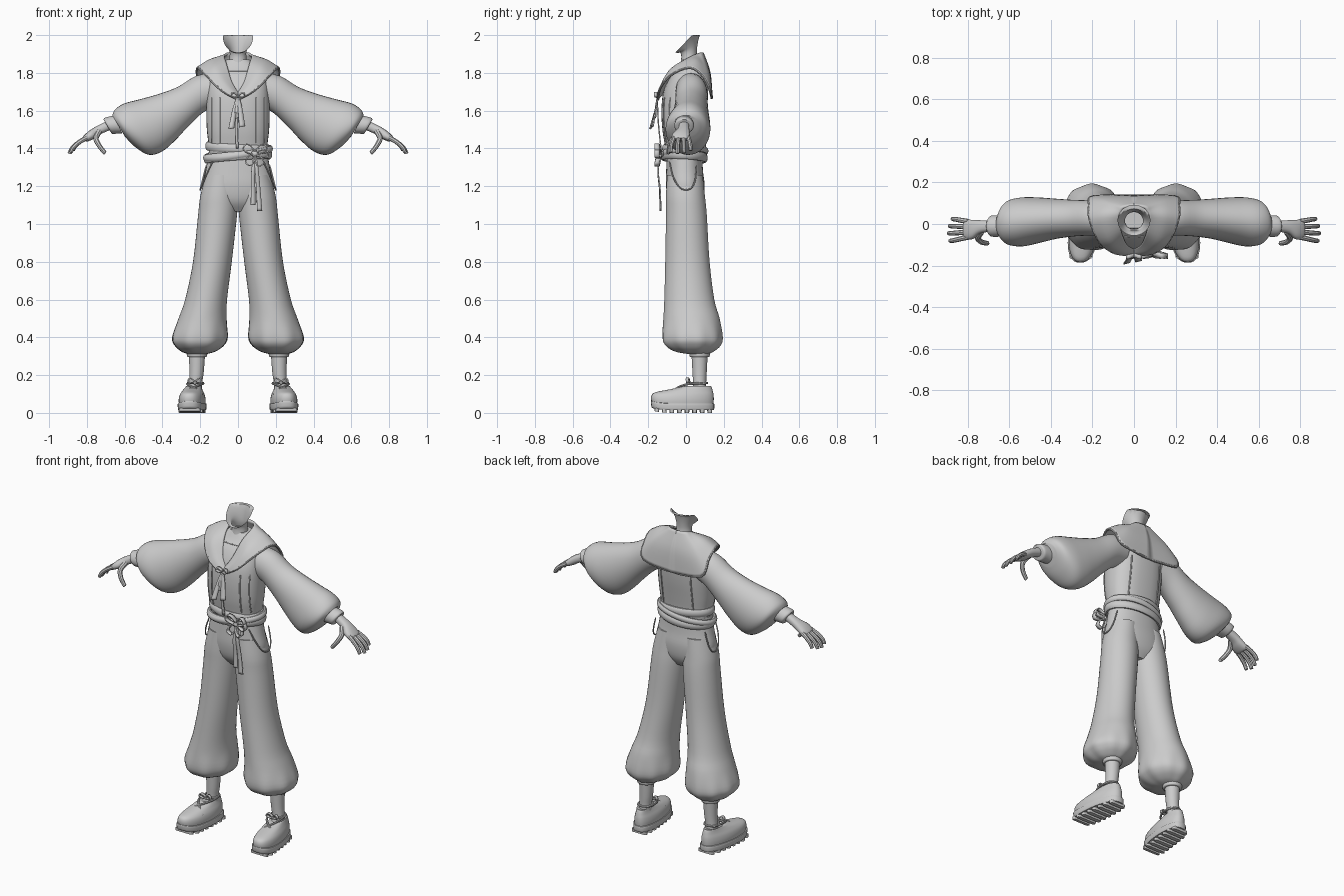
import bpy, bmesh, math
from mathutils import Vector
from mathutils.bvhtree import BVHTree

if "Cube" in bpy.data.objects:
    bpy.data.objects.remove(bpy.data.objects["Cube"])

grey = bpy.data.materials.new("plain_grey")
grey.diffuse_color = (0.6, 0.6, 0.6, 1)
grey.use_nodes = True
grey.node_tree.nodes["Principled BSDF"].inputs["Base Color"].default_value = grey.diffuse_color


def spline(rows, steps, closed=False):
    """Catmull-Rom through tuples of any length."""
    n, out = len(rows), []
    for i in range(n if closed else n - 1):
        k = [(i + d) % n if closed else min(max(i + d, 0), n - 1) for d in (-1, 0, 1, 2)]
        a, b, c, d = (rows[j] for j in k)
        for s in range(steps):
            t = s / steps
            out.append(tuple(0.5 * (2 * q + (r - p) * t + (2 * p - 5 * q + 4 * r - w) * t * t
                                    + (3 * q - p - 3 * r + w) * t ** 3) for p, q, r, w in zip(a, b, c, d)))
    return out if closed else out + [tuple(rows[-1])]


def finish(ob, mirror=False, thick=0, angle=40):
    ob.data.materials.clear()
    ob.data.materials.append(grey)
    for o in bpy.context.selected_objects:
        o.select_set(False)
    bpy.context.view_layer.objects.active = ob
    ob.select_set(True)
    if ob.type == 'CURVE':
        bpy.ops.object.convert(target='MESH')
        ob = bpy.context.object
    bpy.ops.object.shade_smooth_by_angle(angle=math.radians(angle))
    if thick:
        ob.modifiers.new("thickness", 'SOLIDIFY').thickness = thick
        ob.modifiers["thickness"].offset = 0
    if mirror:
        ob.modifiers.new("mirror", 'MIRROR').use_clip = True
    return ob


def mesh(name, verts, faces, **kw):
    me = bpy.data.meshes.new(name)
    me.from_pydata(verts, [], faces)
    bm = bmesh.new()
    bm.from_mesh(me)
    bmesh.ops.recalc_face_normals(bm, faces=bm.faces)
    bm.to_mesh(me)
    bm.free()
    ob = bpy.data.objects.new(name, me)
    bpy.context.collection.objects.link(ob)
    return finish(ob, **kw)


def grid(rows, wrap_u=False, wrap_v=False):
    n, m = len(rows), len(rows[0])
    f = [(i * m + j, i * m + (j + 1) % m, (i + 1) % n * m + (j + 1) % m, (i + 1) % n * m + j)
         for i in range(n if wrap_v else n - 1) for j in range(m if wrap_u else m - 1)]
    return [p for r in rows for p in r], f


def loft(name, rings, sides=36, p=1.0, steps=4, top=True, shape=None, **kw):
    """Rings: two opposite points in xz, then y range, then tilt."""
    rows = []
    for ax, az, bx, bz, y0, y1, tilt in spline([tuple(r) + (0,) * (7 - len(r)) for r in rings], steps):
        row = []
        for k in range(sides):
            a = 2 * math.pi * k / sides
            c = math.copysign(abs(math.cos(a)) ** p, math.cos(a))
            s = math.copysign(abs(math.sin(a)) ** p, math.sin(a))
            v = Vector(((ax + bx) / 2 + (ax - bx) / 2 * c, (y0 + y1) / 2 + (y1 - y0) / 2 * s,
                        min(2.0, (az + bz) / 2 + (az - bz) / 2 * c + tilt * s)))
            row.append(shape(v) if shape else v)
        rows.append(row)
    v, f = grid(rows, wrap_u=True)
    f.append(tuple(range(sides)))
    if top:
        f.append(tuple(range(len(v) - sides, len(v))))
    return mesh(name, v, f, **kw)


def level(z, x0, x1, y0, y1, tilt=0):
    return (x1, z, x0, z, y0, y1, tilt)


def tube(name, pts, r, mirror=False, ends=1.0, closed=False, steps=5):
    cu = bpy.data.curves.new(name, 'CURVE')
    cu.dimensions, cu.bevel_depth, cu.bevel_resolution, cu.use_fill_caps = '3D', r, 2, True
    path = spline(pts, steps, closed)
    sp = cu.splines.new('POLY')
    sp.points.add(len(path) - 1)
    sp.use_cyclic_u = closed
    for i, q in enumerate(path):
        sp.points[i].co = (*q, 1)
        sp.points[i].radius = (0.5 if i == len(path) - 1 else 1) * (1 + (ends - 1) * i / len(path))
    ob = bpy.data.objects.new(name, cu)
    bpy.context.collection.objects.link(ob)
    return finish(ob, mirror)


def ribbon(name, pts, w0, w1, closed=False, thick=0.007, mirror=False):
    """Flat strip whose half width vector goes from w0 to w1."""
    path = [Vector(q) for q in spline(pts, 5, closed)]
    rows = []
    for i, q in enumerate(path):
        w = Vector(w0).lerp(Vector(w1), i / (len(path) - 1))
        rows.append([q - w, q + w])
    return mesh(name, *grid(rows, wrap_v=closed), thick=thick, mirror=mirror)


# --- blouse body and neck ---
torso = loft("blouse_body", [level(z, -x, x, a, b) for z, x, a, b in (
    (1.32, .150, -.095, .080), (1.42, .156, -.112, .086), (1.50, .165, -.125, .096), (1.60, .168, -.130, .110),
    (1.70, .165, -.120, .117), (1.78, .150, -.085, .110), (1.83, .110, -.045, .090), (1.87, .060, -.020, .075))], p=.8)
loft("neck_and_jaw", [level(1.82, -.055, .055, -.035, .08), level(1.88, -.045, .045, -.025, .06),
                      level(1.915, -.045, .045, -.03, .058, .008), level(1.945, -.058, .058, -.042, .068, .04),
                      level(1.985, -.079, .079, -.056, .092, .077)], top=False)

# --- raised pleats laid on the blouse ---
tree = BVHTree.FromPolygons([v.co for v in torso.data.vertices], [p.vertices[:] for p in torso.data.polygons])
for x, side in ((.095, -1), (.14, -1), (.10, 1)):
    pts = []
    for i in range(7):
        hit = tree.ray_cast(Vector((x, side, 1.43 + .04 * i)), Vector((0, -side, 0)))[0]
        pts.append(tuple(hit))
    tube("pleat", pts, .004, mirror=True, steps=2)
tube("inner_shirt_edge", [tuple(tree.ray_cast(Vector((x, -1, 1.81)), Vector((0, 1, 0)))[0])
                          for x in (-.05, -.025, 0, .025, .05)], .003)

# --- sailor collar, half then mirrored ---
inner = [(0, -.120, 1.69), (.035, -.098, 1.75), (.06, -.04, 1.84), (.072, .03, 1.885), (.06, .065, 1.9),
         (.045, .08, 1.905), (0, .088, 1.905)]
middle = [(0, -.140, 1.675), (.065, -.127, 1.735), (.12, -.075, 1.82), (.145, .03, 1.868), (.14, .09, 1.84),
          (.125, .118, 1.80), (0, .124, 1.80)]
outer = [(0, -.148, 1.66), (.09, -.140, 1.71), (.165, -.085, 1.785), (.212, .02, 1.828), (.215, .095, 1.775),
         (.195, .132, 1.69), (0, .135, 1.665)]
cols = [spline(c, 5) for c in zip(inner, middle, outer)]
rows = list(zip(*[spline([c[i] for c in cols], 5) for i in range(11)]))
mesh("sailor_collar", *grid(rows), thick=.012, mirror=True)
tube("collar_rim", spline(outer, 2), .007, mirror=True, steps=2)

# --- balloon sleeves and cuffs ---
loft("sleeve", [(.12, 1.80, .12, 1.62, -.055, .105), (.22, 1.785, .185, 1.59, -.055, .113),
                (.32, 1.725, .265, 1.515, -.06, .116), (.42, 1.688, .335, 1.44, -.072, .122),
                (.52, 1.660, .405, 1.382, -.092, .128), (.605, 1.637, .475, 1.367, -.108, .128),
                (.652, 1.605, .55, 1.412, -.10, .112), (.665, 1.575, .60, 1.465, -.07, .07)], mirror=True)
loft("cuff", [(.655, 1.575, .612, 1.478, -.06, .04), (.69, 1.567, .645, 1.478, -.062, .042),
              (.708, 1.56, .665, 1.477, -.06, .04), (.712, 1.553, .672, 1.483, -.052, .032)], steps=2, mirror=True)

# --- hands ---
loft("palm", [(.685, 1.55, .66, 1.505, -.035, .015), (.75, 1.517, .728, 1.475, -.045, .018),
              (.79, 1.492, .762, 1.452, -.072, .02), (.817, 1.467, .795, 1.437, -.074, .02),
              (.825, 1.455, .807, 1.44, -.06, .01)], sides=20, p=.85, mirror=True)
for y, spread, length in ((.012, .012, .8), (-.013, .003, .95), (-.039, -.006, 1), (-.063, -.018, .92)):
    base = (.80, y, 1.457)
    tube("finger", [base] + [(.80 + dx * length, y + spread * k, 1.457 + dz * length) for dx, dz, k in
                             ((.042, -.024, .5), (.075, -.052, .9), (.09, -.078, 1), (.093, -.085, 1))],
         .013, mirror=True, ends=.72)
tube("thumb", [(.735, -.035, 1.49), (.752, -.066, 1.455), (.738, -.085, 1.42), (.712, -.092, 1.385),
               (.702, -.092, 1.375)], .016, mirror=True, ends=.6)

# --- trousers with gathered hems ---
loft("trouser_hips", [level(z, -x, x, a, b) for z, x, a, b in (
    (1.38, .155, -.1, .085), (1.28, .172, -.105, .09), (1.2, .187, -.106, .099),
    (1.12, .17, -.09, .09), (1.065, .08, -.05, .06))], p=.9)


def gathers(v):
    k = min(max((.50 - v.z) / .15, 0), 1)
    dx, dy = v.x - .205, v.y - .05
    s = 1 + .025 * k * math.sin(9 * math.atan2(dy, dx))
    return Vector((.205 + dx * s, .05 + dy * s, v.z))


loft("trouser_leg", [level(*r) for r in (
    (1.26, 0, .17, -.1, .088), (1.15, 0, .199, -.106, .1), (1.05, .005, .211, -.106, .11),
    (.8, .033, .238, -.11, .125), (.6, .058, .28, -.115, .15), (.5, .06, .315, -.12, .178),
    (.4, .053, .35, -.127, .193), (.355, .075, .335, -.11, .18), (.325, .12, .3, -.06, .145),
    (.312, .165, .265, .01, .12))], sides=54, shape=gathers, mirror=True)
tube("pocket_seam", [(.135, -.088, 1.33), (.172, -.068, 1.25), (.195, -.03, 1.19), (.199, .02, 1.185),
                     (.188, .048, 1.23), (.168, .055, 1.31)], .004, mirror=True)
loft("hem_band", [level(z, .217 - r, .217 + r, .072 - r, .072 + r) for z, r in
                  ((.295, .045), (.30, .053), (.325, .054), (.335, .045))], mirror=True)

# --- sash wrapped around the waist ---
for z0, ax, ay, h, grow in ((1.405, -.008, .006, .024, 0), (1.355, .012, -.006, .024, .008),
                            (1.375, .024, .012, .018, .012)):
    rows = []
    for i in range(56):
        t = 2 * math.pi * i / 56
        c, s = math.cos(t), math.sin(t)
        rows.append([((.160 + grow + .013 * math.cos(u)) * c, -.010 + (.104 + grow + .013 * math.cos(u)) * s,
                      z0 + ax * c + ay * s + h * math.sin(u)) for u in (k * math.pi / 5 for k in range(10))])
    mesh("sash_wrap", *grid(rows, True, True))


# --- bows: ring-shaped loops around a knot ---
def bow(name, centre, size, angles, w, mirror=False):
    x, y, z = centre
    for a in angles:
        a = math.radians(a)
        d, n = Vector((math.cos(a), 0, math.sin(a))), Vector((-math.sin(a), 0, math.cos(a)))
        pts = [tuple(Vector(centre) + d * (f * size) + n * (g * size) + Vector((0, -.25 * f * size, 0)))
               for f, g in ((0, 0), (.55, .28), (.95, .2), (.95, -.2), (.55, -.28))]
        ribbon(name + "_loop", pts, (0, w, 0), (0, w, 0), True, mirror=mirror)
    k = size * .25
    loft(name + "_knot", [level(z + k * f, x - k * g, x + k * g, y - k * g, y + k * g) for f, g in
                          ((-1, .3), (-.7, .9), (0, 1.15), (.7, .9), (1, .3))], sides=16, mirror=mirror)


bow("sash_bow", (.09, -.137, 1.372), .07, (35, 145, 235, 300, 0), .013)
for x, dx, z in ((.08, .0, 1.10), (.10, .015, 1.07)):
    ribbon("sash_tail", [(.09, -.14, 1.36), (x, -.148, 1.28), (x + dx * .5, -.138, 1.18), (x + dx, -.136, z)],
           (.008, 0, 0), (.013, .002, 0))

# --- necktie ribbon ---
bow("chest_tie", (0, -.150, 1.675), .036, (20, 160), .01)
for x, y, z in ((-.035, -.188, 1.505), (.022, -.178, 1.515), (-.008, -.165, 1.56)):
    ribbon("tie_tail", [(0, -.152, 1.67), (x * .5, -.16, 1.61), (x, y, z)], (.007, 0, 0), (.016, .004, .003))
ribbon("tie_cord", [(0, -.152, 1.66), (-.008, -.146, 1.53), (-.004, -.132, 1.40)], (.006, 0, 0), (.007, 0, 0))

# --- shins and shoes ---
loft("shin", [level(z, x - r, x + r, .072 - r, .072 + r) for z, x, r in
              ((.10, .226, .036), (.16, .224, .035), (.22, .219, .038), (.33, .217, .044))], sides=24, mirror=True)


def toe_out(v):
    lift = .012 * max(0, (-v.y - .08) / .1) ** 2
    taper = 1 - .14 * max(0, v.y) / .15
    return Vector((.24 + (v.x - .24) * taper - .1 * v.y, v.y, v.z + lift))


def shoe_part(name, levels, p=.75):
    loft(name, [level(z, .24 - w, .24 + w, a, b) for z, w, a, b in levels], p=p, steps=3,
         shape=toe_out, mirror=True)


shoe_part("shoe_sole", ((.014, .066, -.172, .142), (.018, .072, -.182, .149), (.046, .073, -.186, .150),
                        (.05, .068, -.182, .146)))
shoe_part("shoe_upper", ((.045, .068, -.183, .145), (.07, .069, -.185, .147), (.095, .064, -.172, .146),
                         (.115, .054, -.125, .142), (.13, .046, -.06, .138), (.142, .040, -.005, .132),
                         (.137, .032, .01, .12)), .85)
for i in range(8):
    y = -.155 + .04 * i
    w = .056 if i in (0, 7) else .064
    shoe_part("tread_bar", ((0, w, y - .012, y + .012), (.018, w, y - .013, y + .013)), .4)
for s in (-1, 1):
    tube("shoe_lace", [(.245 + .055 * s, -.07, .095), (.24 + .02 * s, -.055, .125), (.232 - .03 * s, -.01, .148),
                       (.226 - .042 * s, .05, .155), (.226 - .03 * s, .105, .155)], .006, mirror=True)
tube("ankle_strap", [(.225 + .04 * math.cos(a), .07 + .042 * math.sin(a), .158) for a in
                     (k * math.pi / 4 for k in range(8))], .006, mirror=True, closed=True)
bow("shoe_bow", (.228, .016, .16), .038, (25, 155), .008, mirror=True)
